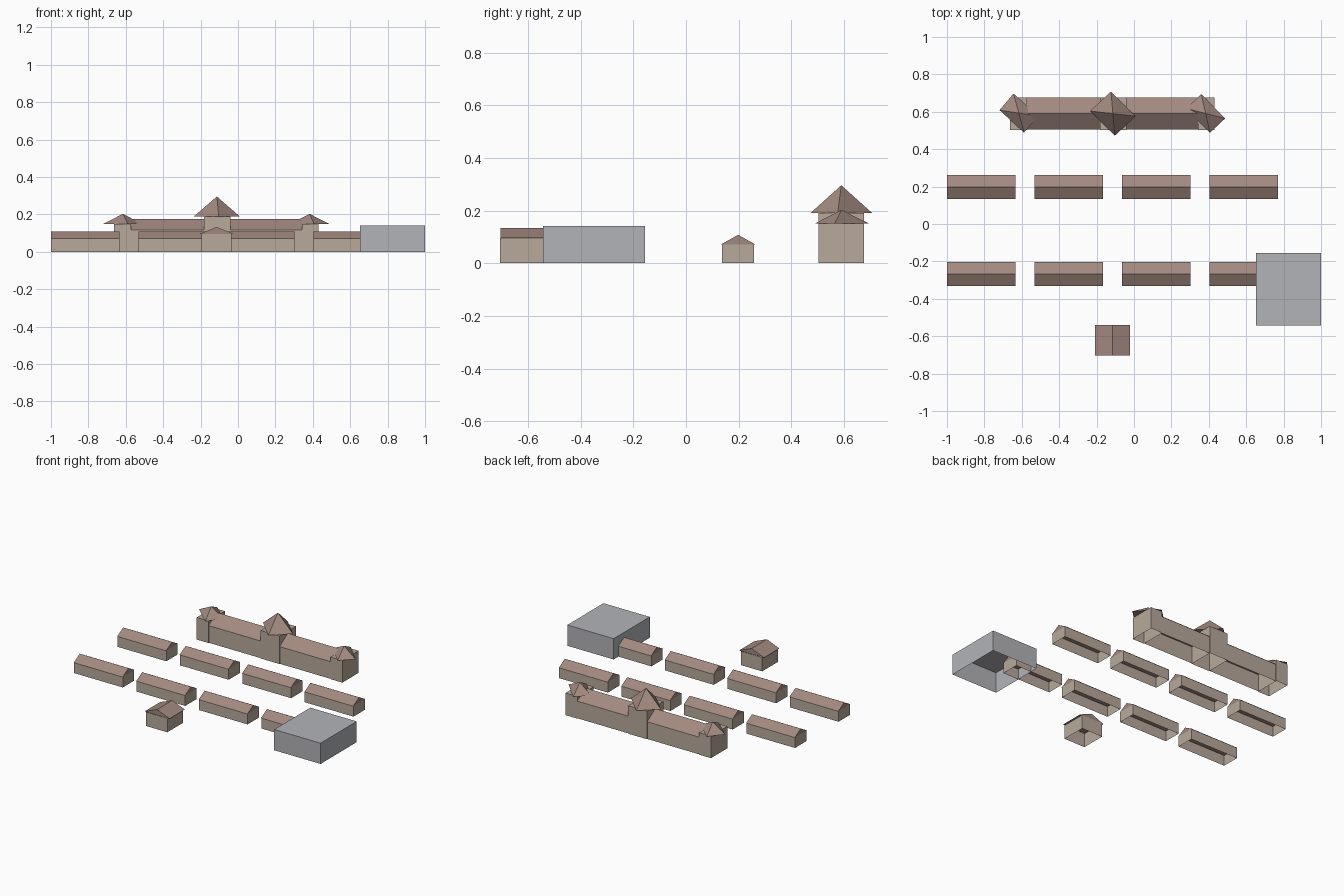
import bpy
import bmesh

cube = bpy.data.objects.get("Cube")
if cube:
    bpy.data.objects.remove(cube, do_unlink=True)


def make_material(name, rgb):
    mat = bpy.data.materials.new(name)
    mat.use_nodes = True
    colour = (*rgb, 1.0)
    mat.diffuse_color = colour
    mat.node_tree.nodes["Principled BSDF"].inputs["Base Color"].default_value = colour
    return mat


WALL = make_material("beige wall", (0.48, 0.40, 0.33))
ROOF = make_material("brown roof", (0.36, 0.25, 0.215))
GREY = make_material("grey block", (0.45, 0.455, 0.48))


def finish(name, bm, mat):
    mesh = bpy.data.meshes.new(name)
    bmesh.ops.recalc_face_normals(bm, faces=bm.faces)
    bm.to_mesh(mesh)
    bm.free()
    mesh.materials.append(mat)
    obj = bpy.data.objects.new(name, mesh)
    bpy.context.collection.objects.link(obj)
    return obj


def walls(name, x0, x1, y0, y1, height, mat=WALL, capped=True):
    """Hollow block, open underneath, with an optional flat top."""
    bm = bmesh.new()
    plan = [(x0, y0), (x1, y0), (x1, y1), (x0, y1)]
    low = [bm.verts.new((x, y, 0)) for x, y in plan]
    high = [bm.verts.new((x, y, height)) for x, y in plan]
    for i in range(4):
        j = (i + 1) % 4
        bm.faces.new((low[i], low[j], high[j], high[i]))
    if capped:
        bm.faces.new(high)
    return finish(name, bm, mat)


def gable_roof(name, x0, x1, y0, y1, eave, ridge, along_x=True):
    """Triangular prism with its ridge along x or y."""
    bm = bmesh.new()
    xm, ym = (x0 + x1) / 2, (y0 + y1) / 2
    if along_x:
        ends = [[(x, y0, eave), (x, y1, eave), (x, ym, ridge)] for x in (x0, x1)]
    else:
        ends = [[(x0, y, eave), (x1, y, eave), (xm, y, ridge)] for y in (y0, y1)]
    a, b = [[bm.verts.new(p) for p in end] for end in ends]
    bm.faces.new(a)
    bm.faces.new(b)
    for i in range(3):
        j = (i + 1) % 3
        bm.faces.new((a[i], a[j], b[j], b[i]))
    return finish(name, bm, ROOF)


def spire(name, cx, cy, diag_a, diag_b, eave, top):
    """Four-sided pyramid whose plan is given by two half diagonals."""
    bm = bmesh.new()
    ring = []
    for sign in (1, -1):
        for dx, dy in (diag_a, diag_b):
            ring.append(bm.verts.new((cx + sign * dx, cy + sign * dy, eave)))
    apex = bm.verts.new((cx, cy, top))
    bm.faces.new(ring)
    for i in range(4):
        bm.faces.new((ring[i], ring[(i + 1) % 4], apex))
    return finish(name, bm, ROOF)


# Two rows of four long huts
for row, cy in (("front", -0.268), ("back", 0.198)):
    for i in range(4):
        x0 = -1 + i * 0.4683
        x1 = x0 + 0.366
        walls(f"{row}_hut_walls_{i + 1}", x0, x1, cy - 0.061, cy + 0.061, 0.072, capped=False)
        gable_roof(f"{row}_hut_roof_{i + 1}", x0, x1, cy - 0.064, cy + 0.064, 0.072, 0.108)

# Main building wings
Y = 0.59
for side, x0, x1 in (("right", -0.575, -0.18), ("left", -0.042, 0.345)):
    walls(f"{side}_wing_walls", x0, x1, Y - 0.083, Y + 0.083, 0.118, capped=False)
    gable_roof(f"{side}_wing_roof", x0, x1, Y - 0.086, Y + 0.086, 0.118, 0.175)

# Towers with twisted pyramid roofs
walls("centre_tower", -0.182, -0.04, Y - 0.087, Y + 0.087, 0.19)
spire("centre_tower_roof", -0.113, Y, (0.122, -0.014), (0.01, 0.118) and (-0.01, 0.118), 0.19, 0.296)
walls("right_tower", -0.662, -0.573, Y - 0.087, Y + 0.087, 0.15)
spire("right_tower_roof", -0.616, Y + 0.003, (0.103, -0.016), (-0.028, 0.104), 0.15, 0.203)
walls("left_tower", 0.342, 0.431, Y - 0.087, Y + 0.087, 0.15)
spire("left_tower_roof", 0.383, Y + 0.001, (0.104, -0.027), (-0.023, 0.103), 0.15, 0.203)

# Gatehouse with its ridge running front to back
walls("gatehouse_walls", -0.195, -0.036, -0.706, -0.538, 0.095, capped=False)
gable_roof("gatehouse_roof", -0.208, -0.021, -0.704, -0.54, 0.095, 0.133, along_x=False)

# Plain flat-topped block
walls("grey_block", 0.652, 1.0, -0.543, -0.156, 0.141, GREY)
